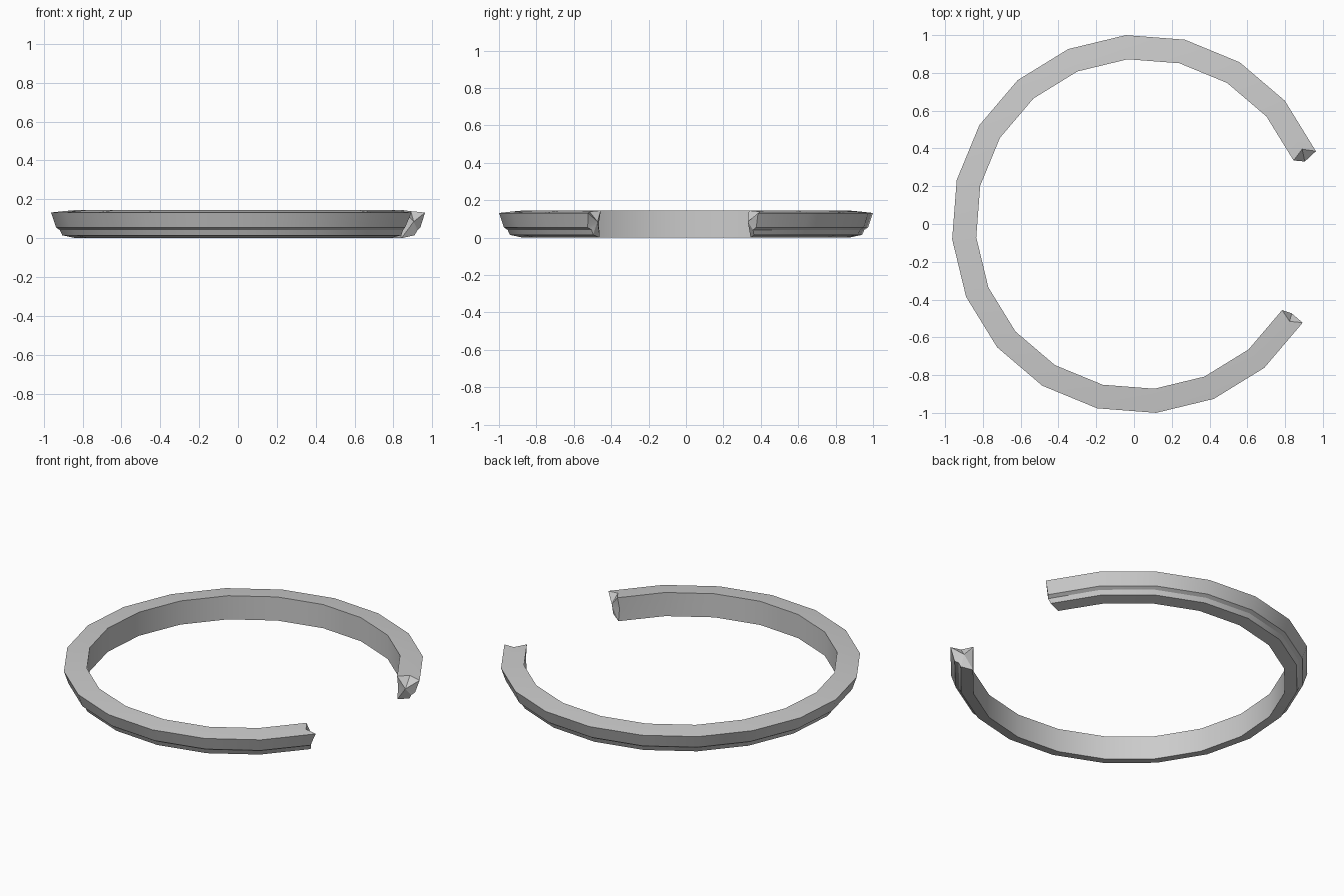
import bpy, bmesh
from math import radians, sin, cos

if "Cube" in bpy.data.objects:
    bpy.data.objects.remove(bpy.data.objects["Cube"])

CX, START, STEP, COUNT = 0.037, 22.6, 18, 18

# Cross-section: radius, height, tangential break at first end, at last end
# (positive break values extend the ring into the gap)
profile = [
    (0.875, 0.145, 0.000, 0.000),
    (0.940, 0.139, -0.038, -0.030),   # notch in the top face
    (1.003, 0.132, 0.000, 0.000),
    (0.977, 0.055, 0.000, -0.020),
    (0.957, 0.042, 0.010, -0.008),
    (0.945, 0.015, 0.000, -0.005),
    (0.875, 0.000, -0.010, -0.006),
    (0.875, 0.075, -0.022, -0.012),
]

bm = bmesh.new()


def ring_point(r, z, angle, shift=0.0):
    a = radians(angle)
    return bm.verts.new((CX + r * cos(a) - shift * sin(a),
                         r * sin(a) + shift * cos(a), z))


# Sweep the section around the open ring
sections = []
for i in range(COUNT):
    row = []
    for r, z, first, last in profile:
        shift = -first if i == 0 else last if i == COUNT - 1 else 0.0
        row.append(ring_point(r, z, START + STEP * i, shift))
    sections.append(row)

n = len(profile)
for a, b in zip(sections, sections[1:]):
    for j in range(n):
        k = (j + 1) % n
        bm.faces.new((a[j], a[k], b[k], b[j]))

# Jagged broken ends, fanned from an off-plane centre point
for row, angle, shift in ((sections[0], START, -0.028),
                          (sections[-1], START + STEP * (COUNT - 1), 0.012)):
    tip = ring_point(0.928, 0.085, angle, shift)
    for j in range(n):
        bm.faces.new((row[j], row[(j + 1) % n], tip))

bmesh.ops.recalc_face_normals(bm, faces=bm.faces[:])
mesh = bpy.data.meshes.new("broken_ring")
bm.to_mesh(mesh)
bm.free()
ring = bpy.data.objects.new("broken_ring", mesh)
bpy.context.collection.objects.link(ring)

# Smooth around the ring, crisp along the moulding
bpy.context.view_layer.objects.active = ring
ring.select_set(True)
bpy.ops.object.shade_smooth_by_angle(angle=radians(25))
